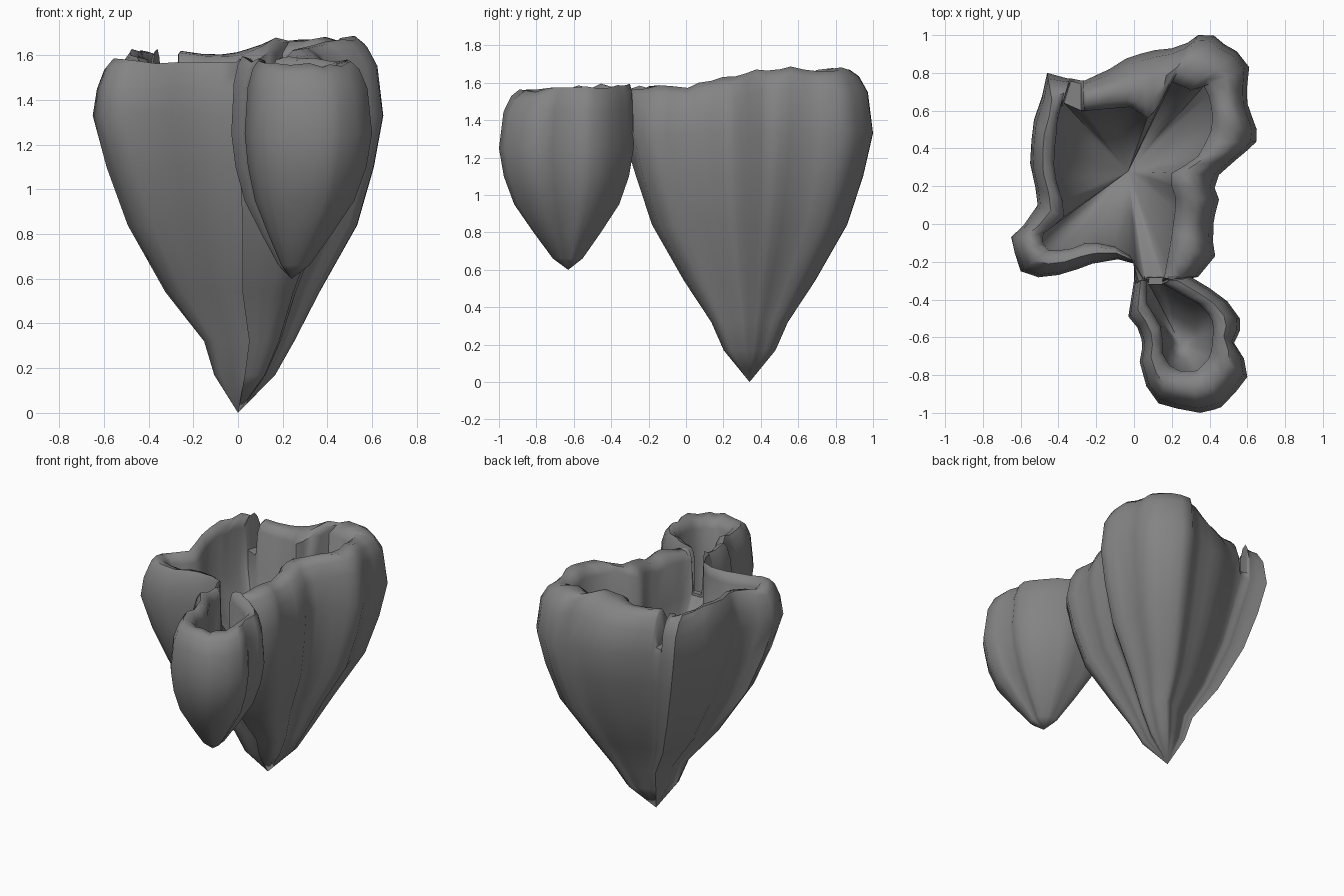
import bpy
import bmesh
import random
from mathutils import Vector

random.seed(4)
if "Cube" in bpy.data.objects:
    bpy.data.objects.remove(bpy.data.objects["Cube"], do_unlink=True)

stone = bpy.data.materials.new("grey stone")
stone.use_nodes = True
stone.diffuse_color = (0.23, 0.23, 0.23, 1)
stone.node_tree.nodes["Principled BSDF"].inputs["Base Color"].default_value = stone.diffuse_color
NO_LIMIT = 9


def clamp(value):
    return max(0.0, min(1.0, value))


def refine(points, limits, roughness):
    """Add a curved, slightly rough midpoint to every side, straight beside the gaps."""
    count = len(points)
    result = []
    for i in range(count):
        near = [(i + k) % count for k in (-1, 0, 1, 2)]
        before, a, b, after = (Vector(points[k]) for k in near)
        middle = (a + b) / 2
        if all(limits[k] == NO_LIMIT for k in near):
            middle += (a + b - before - after) / 16
            middle += Vector((random.uniform(-1, 1), random.uniform(-1, 1))) * roughness
        result += [a, middle]
    return result


def hollow_rock(name, outer, inner, gaps, apex, taper, belly, rim_height, floor, floor_edge):
    """Pointed rock with a hollow top: rings run up the outside, over the rim and down inside."""
    bm = bmesh.new()
    limits = [gaps.get(i, NO_LIMIT) for i in range(len(outer))]
    outer = refine(outer, limits, 0.018)
    inner = refine(inner, limits, 0.006)
    limits = [z for i, a in enumerate(limits) for z in (a, max(a, limits[i + 1 - len(limits)]))]
    count = len(outer)
    tip = Vector(apex[:2])
    middle = Vector(floor[:2])
    tops = [rim_height(*o) + random.uniform(-0.013, 0.013) for o in outer]
    rings = []

    def add_ring(place):
        rings.append([bm.verts.new(place(i)) for i in range(count)])

    # Tapered underside, leaning a little to one side
    for z, scale, lean in taper:
        add_ring(lambda i: (*(tip.lerp(outer[i], scale) + Vector((lean, 0))), z))

    # Widest part, rounded rim and inner wall, lowered at the gaps
    def wall(across, height):
        add_ring(lambda i: (*outer[i].lerp(inner[i], across), min(height(tops[i]), limits[i])))

    wall(0, lambda top: belly)
    wall(0.11, lambda top: top - 0.12)
    wall(0.3, lambda top: top - 0.035)
    wall(0.5, lambda top: top)
    wall(0.8, lambda top: top - 0.01)
    wall(1, lambda top: top - 0.06)

    # Foot of the inner wall and the bowl below it
    add_ring(lambda i: (*middle.lerp(inner[i], 0.98), floor_edge))
    add_ring(lambda i: (*middle.lerp(inner[i], 0.5), floor[2] * 0.65 + floor_edge * 0.35))

    for low, high in zip(rings, rings[1:]):
        for i in range(count):
            j = (i + 1) % count
            bm.faces.new((low[i], low[j], high[j], high[i]))

    # Close the point below and the bottom of the bowl
    point, pit = bm.verts.new(apex), bm.verts.new(floor)
    for i in range(count):
        j = (i + 1) % count
        bm.faces.new((point, rings[0][j], rings[0][i]))
        bm.faces.new((pit, rings[-1][i], rings[-1][j]))

    mesh = bpy.data.meshes.new(name)
    bm.to_mesh(mesh)
    bm.free()
    mesh.materials.append(stone)
    obj = bpy.data.objects.new(name, mesh)
    bpy.context.collection.objects.link(obj)
    bpy.ops.object.select_all(action="DESELECT")
    obj.select_set(True)
    bpy.context.view_layer.objects.active = obj
    bpy.ops.object.shade_smooth_by_angle(angle=1.0)


# Large rock, open at the front channel and at a notch in the back wall
main_outer = [
    (.34, -.28), (.43, -.17), (.42, 0), (.45, .13), (.45, .26), (.6, .39),
    (.65, .5), (.6, .64), (.61, .83), (.48, .95), (.34, 1), (.2, .93),
    (.03, .9), (-.13, .82), (-.26, .76), (-.28, .76), (-.33, .77), (-.35, .77),
    (-.46, .8), (-.53, .55), (-.55, .32), (-.51, .1), (-.65, -.07), (-.6, -.25),
    (-.4, -.27), (-.22, -.21), (0, -.21), (0, -.32), (.07, -.32), (.15, -.32)]
main_inner = [
    (.16, -.28), (.19, -.12), (.21, .02), (.22, .14), (.2, .27), (.34, .36),
    (.41, .5), (.41, .62), (.37, .73), (.3, .71), (.2, .75), (.14, .64),
    (.07, .56), (-.02, .62), (-.25, .6), (-.28, .6), (-.37, .64), (-.39, .62),
    (-.41, .52), (-.42, .4), (-.41, .22), (-.37, .04), (-.48, -.05), (-.45, -.14),
    (-.33, -.13), (-.2, -.1), (-.02, -.17), (.05, -.29), (.06, -.29), (.15, -.29)]
hollow_rock(
    "large_rock", main_outer, main_inner, {15: 1.38, 16: 1.38, 28: 1.27, 29: 1.27}, (0, .34, 0),
    [(.17, .21, .03), (.32, .31, .05), (.54, .53, .02), (.84, .79, .02), (1.1, .92, .01)], 1.33,
    lambda x, y: 1.575 + clamp(y / .4) * (.04 + .06 * clamp((x + .1) / .35)),
    (-.03, .28, .85), 1.25)

# Small rock, open towards the large one
small_outer = [
    (0, -.3), (-.03, -.49), (.04, -.61), (.03, -.73), (.13, -.95), (.35, -1), (.46, -.97),
    (.6, -.81), (.53, -.63), (.56, -.5), (.4, -.34), (.3, -.28), (.15, -.28), (.08, -.28)]
small_inner = [
    (.07, -.3), (.07, -.42), (.14, -.54), (.15, -.68), (.19, -.75), (.29, -.78), (.36, -.75),
    (.41, -.67), (.42, -.56), (.39, -.47), (.28, -.39), (.16, -.32), (.15, -.31), (.08, -.31)]
hollow_rock(
    "small_rock", small_outer, small_inner, {12: 1.27, 13: 1.27}, (.24, -.63, .6),
    [(.66, .22, 0), (.8, .5, 0), (.95, .78, 0), (1.1, .93, 0)], 1.25,
    lambda x, y: 1.555 + .03 * clamp((y + .9) / .4),
    (.25, -.64, .98), 1.25)
